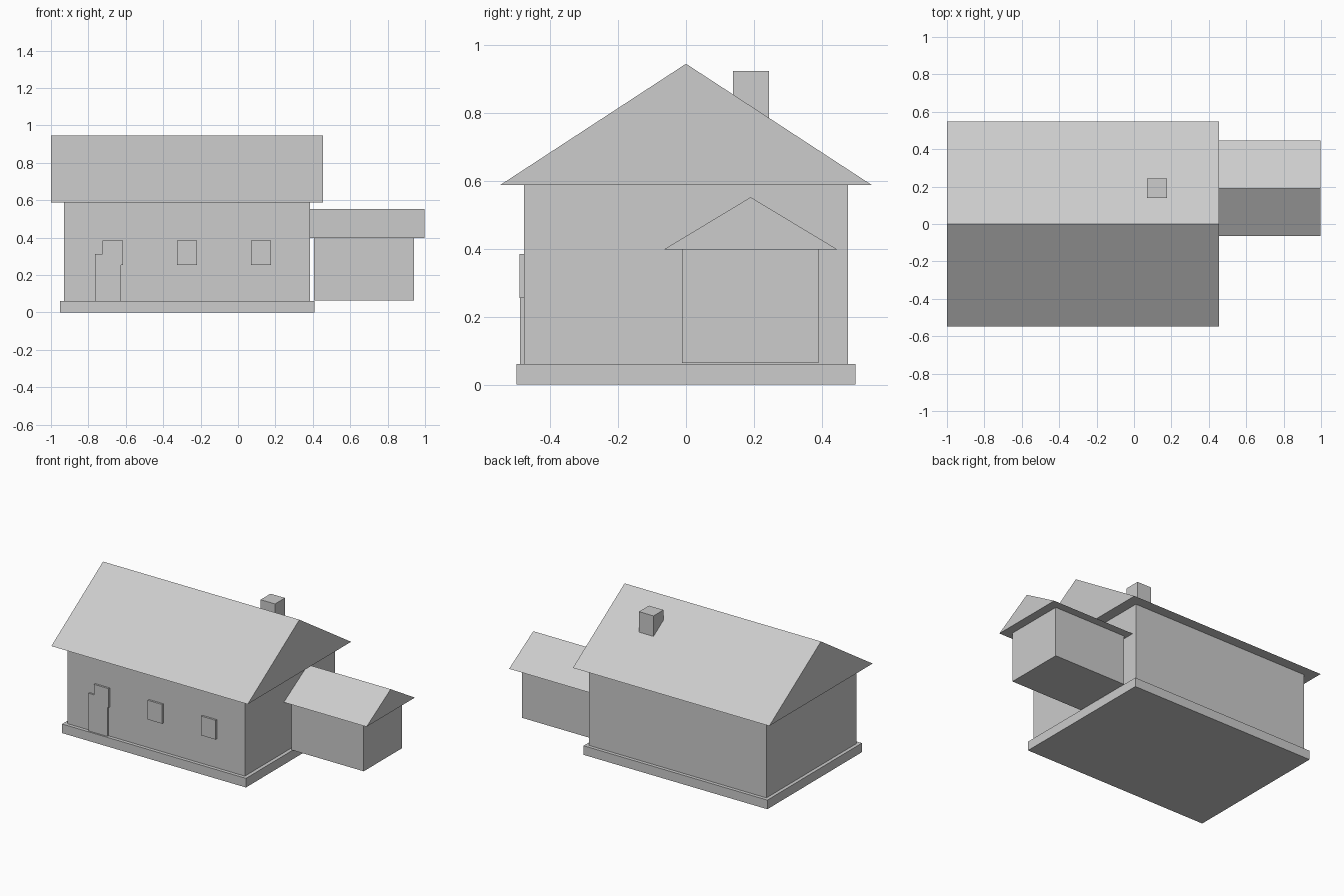
import bpy

cube = bpy.data.objects.get("Cube")
if cube:
    bpy.data.objects.remove(cube, do_unlink=True)

GREY = (0.604, 0.604, 0.604, 1)
plaster = bpy.data.materials.new("light grey")
plaster.use_nodes = True
plaster.diffuse_color = GREY
shader = next(n for n in plaster.node_tree.nodes if n.type == "BSDF_PRINCIPLED")
shader.inputs["Base Color"].default_value = GREY


def extrude_x(name, profile, x0, x1):
    """Closed solid from a (y, z) profile swept along x."""
    n = len(profile)
    verts = [(x, y, z) for x in (x0, x1) for y, z in profile]
    faces = [tuple(reversed(range(n))), tuple(range(n, 2 * n))]
    faces += [(i, (i + 1) % n, (i + 1) % n + n, i + n) for i in range(n)]
    mesh = bpy.data.meshes.new(name)
    mesh.from_pydata(verts, [], faces)
    mesh.materials.append(plaster)
    obj = bpy.data.objects.new(name, mesh)
    bpy.context.collection.objects.link(obj)
    return obj


def box(name, x, y, z):
    return extrude_x(name, [(y[0], z[0]), (y[1], z[0]), (y[1], z[1]), (y[0], z[1])], *x)


def gable_roof(name, x, y, eave, ridge):
    return extrude_x(name, [(y[0], eave), (y[1], eave), (sum(y) / 2, ridge)], *x)


# Main house
box("foundation", (-0.953, 0.409), (-0.5, 0.5), (0, 0.061))
box("house_walls", (-0.93, 0.385), (-0.477, 0.477), (0.061, 0.588))
gable_roof("house_roof", (-1, 0.455), (-0.547, 0.547), 0.588, 0.945)
box("chimney", (0.07, 0.177), (0.139, 0.244), (0.7, 0.923))

# Side annex
box("annex_walls", (0.406, 0.94), (-0.012, 0.391), (0.064, 0.398))
gable_roof("annex_roof", (0.35, 0.998), (-0.065, 0.446), 0.398, 0.552)

# Door and windows as thin plates on the front wall
FRONT = (-0.49, -0.476)
box("door", (-0.765, -0.626), (-0.489, -0.476), (0.061, 0.313))
for i, cx in enumerate((-0.67, -0.273, 0.123)):
    box(f"window_{i + 1}", (cx - 0.054, cx + 0.054), FRONT, (0.255, 0.384))
